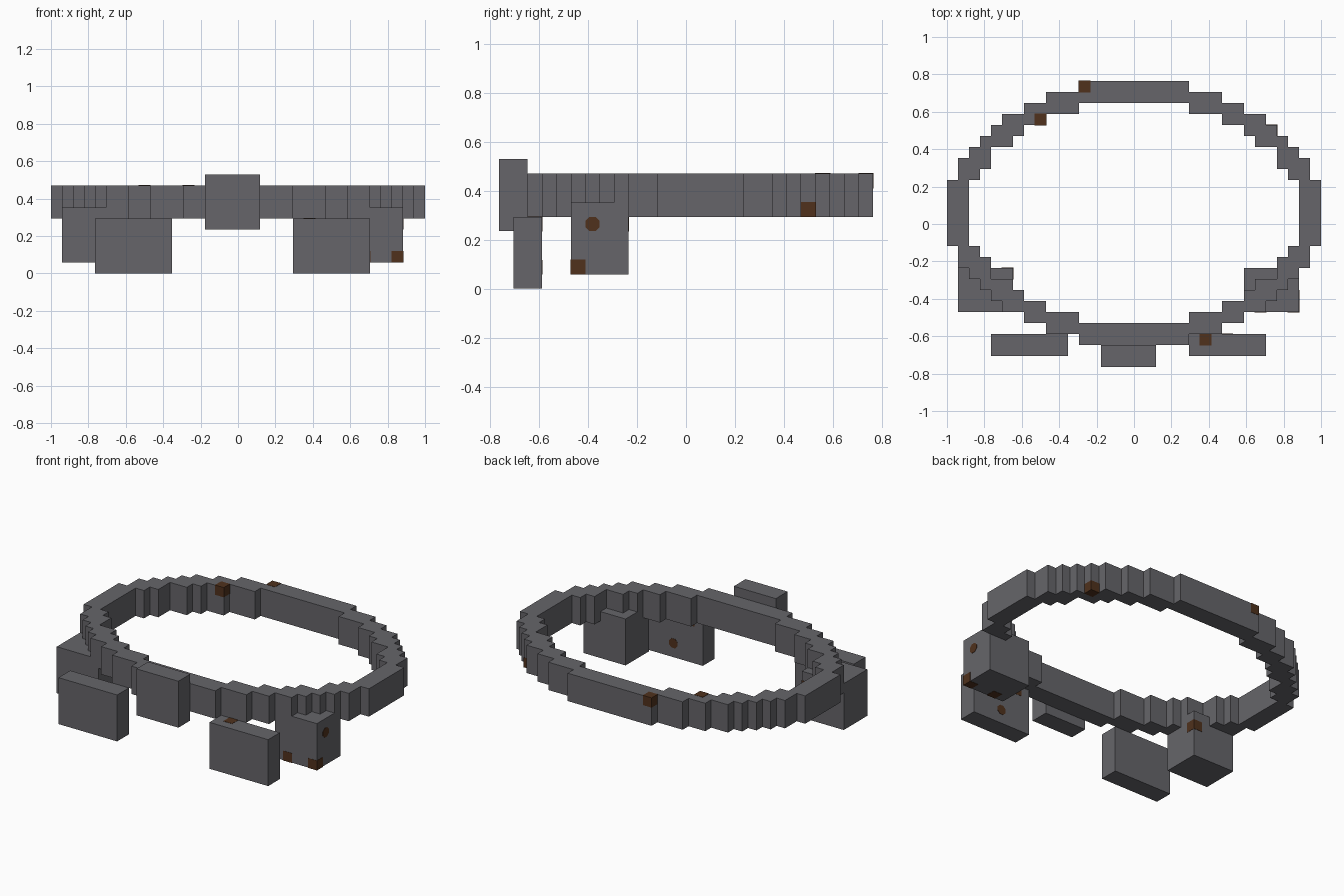
import bpy, bmesh, math
from mathutils import Matrix, Vector

if "Cube" in bpy.data.objects:
    bpy.data.objects.remove(bpy.data.objects["Cube"])

U = 1 / 17  # one voxel


def material(name, rgb):
    m = bpy.data.materials.new(name)
    m.diffuse_color = (*rgb, 1)
    m.use_nodes = True
    m.node_tree.nodes["Principled BSDF"].inputs["Base Color"].default_value = m.diffuse_color
    return m


GREY = material("dark_grey", (0.133, 0.131, 0.144))
BROWN = material("rust_brown", (0.080, 0.031, 0.012))


def finish(bm, name, mat):
    bmesh.ops.recalc_face_normals(bm, faces=bm.faces)
    me = bpy.data.meshes.new(name)
    bm.to_mesh(me)
    bm.free()
    ob = bpy.data.objects.new(name, me)
    me.materials.append(mat)
    bpy.context.collection.objects.link(ob)
    return ob


def box(name, lo, hi, mat=GREY, grow=0.0):
    """Box between two voxel corners."""
    lo, hi = Vector(lo) * U, Vector(hi) * U
    bm = bmesh.new()
    size = hi - lo + Vector((grow, grow, grow)) * 2
    bmesh.ops.create_cube(bm, size=1, matrix=Matrix.Translation((lo + hi) / 2)
                          @ Matrix.Diagonal((*size, 1)))
    return finish(bm, name, mat)


# Stepped oval band: (x start, x end, inner y, outer y) for one quarter,
# mirrored in x and about the line y = 1
STEPS = [(0, 5, 10, 12), (5, 8, 9, 11), (8, 10, 8, 10), (10, 11, 7, 9),
         (11, 12, 6, 9), (12, 13, 6, 8), (13, 14, 4, 7), (14, 15, 3, 6),
         (15, 16, 0, 5), (16, 17, 0, 3)]
bm = bmesh.new()
for x0, x1, y0, y1 in STEPS:
    for x in range(x0, x1):
        for y in range(y0, y1):
            for sx in (1, -1):
                for sy in (1, -1):
                    pts = [(x, y), (x + 1, y), (x + 1, y + 1), (x, y + 1)]
                    if sx * sy < 0:
                        pts.reverse()
                    bm.faces.new([bm.verts.new((sx * a * U, (sy * b + 1) * U, 8 * U))
                                  for a, b in pts])
bmesh.ops.remove_doubles(bm, verts=bm.verts, dist=0.001)
for f in bm.faces:
    f.normal_update()
    if f.normal.z < 0:
        f.normal_flip()
me = bpy.data.meshes.new("oval_band")
bm.to_mesh(me)
bm.free()
me.materials.append(GREY)
band = bpy.data.objects.new("oval_band", me)
bpy.context.collection.objects.link(band)
solid = band.modifiers.new("thickness", 'SOLIDIFY')
solid.thickness = 3 * U
solid.offset = -1

# Plates and blocks hung around the front
box("front_centre_plate", (-3, -13, 4), (2, -11, 9))
box("front_left_plate", (-13, -12, 0), (-6, -10, 5))
box("front_right_plate", (5, -12, 0), (12, -10, 5))
box("left_block", (-16, -8, 1), (-11, -4, 6))
box("right_block", (10, -8, 1), (15, -4, 6))

# Rust marks on edges and corners, one voxel each
MARKS = [(-5, 12, 7), (-9, 9, 7), (12, 8, 5), (14, -8, 1), (11, -8, 1),
         (6, -11, 4), (-12, -5, 4)]
for i, p in enumerate(MARKS):
    box(f"rust_mark_{i + 1}", p, [c + 1 for c in p], BROWN, 0.0015)


# Rust spots on flat faces
def spot(name, centre, axis):
    bm = bmesh.new()
    rot = Vector((0, 0, 1)).rotation_difference(Vector(axis)).to_matrix().to_4x4()
    r = U / 2 / math.cos(math.pi / 8)
    bmesh.ops.create_cone(bm, cap_ends=True, segments=8, radius1=r, radius2=r, depth=0.004,
                          matrix=Matrix.Translation(Vector(centre) * U) @ rot
                          @ Matrix.Rotation(math.pi / 8, 4, 'Z'))
    return finish(bm, name, BROWN)


spot("rust_spot_side", (15, -6.5, 4.5), (1, 0, 0))
spot("rust_spot_inner", (8.5, -10, 1.5), (0, 1, 0))
